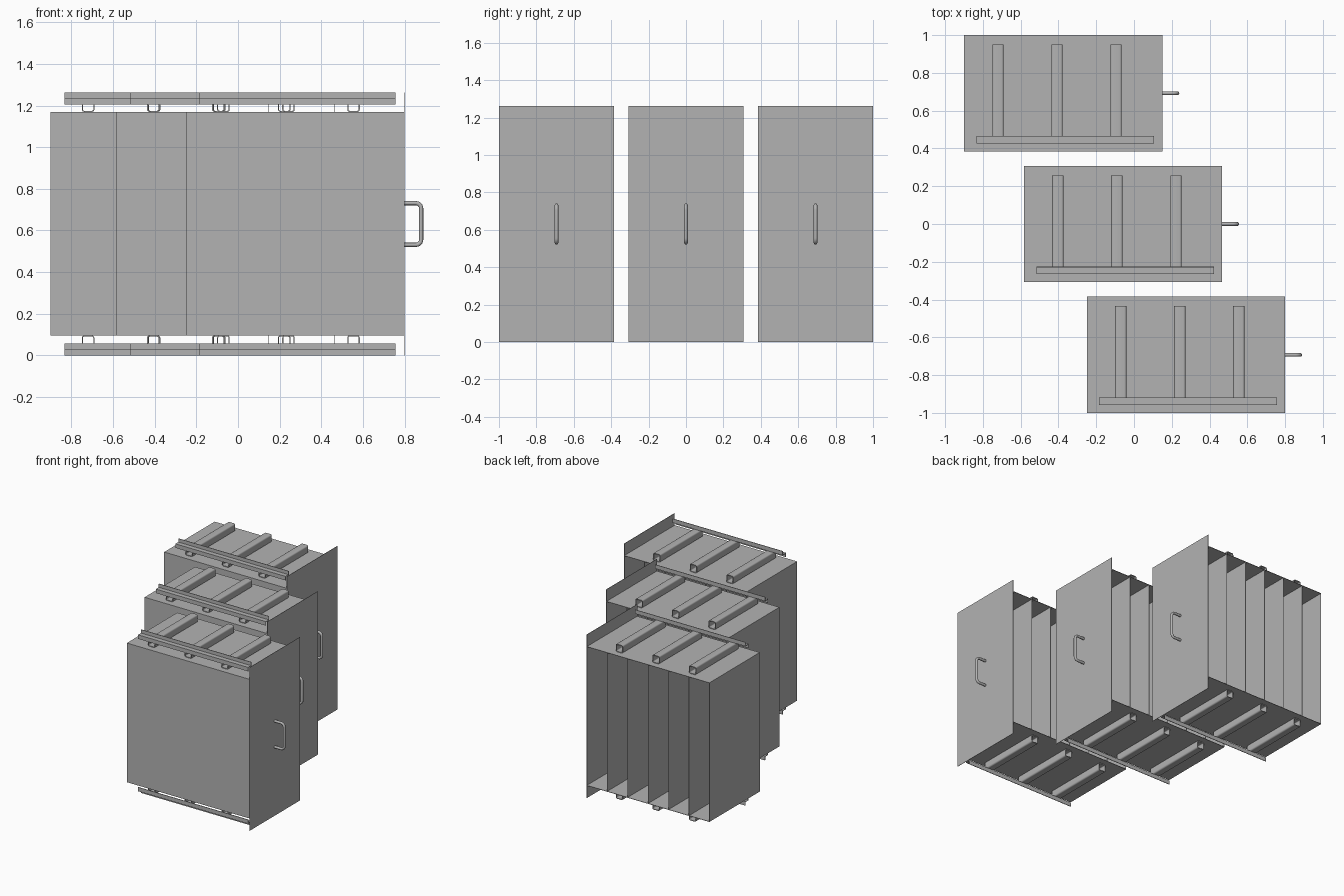
import bpy
import bmesh
import math
from mathutils import Vector

cube = bpy.data.objects.get("Cube")
if cube:
    bpy.data.objects.remove(cube, do_unlink=True)

# One painted metal colour for everything
metal = bpy.data.materials.new("grey_metal")
metal.use_nodes = True
GREY = (0.45, 0.45, 0.45, 1)
metal.diffuse_color = GREY
metal.node_tree.nodes["Principled BSDF"].inputs["Base Color"].default_value = GREY

LENGTH, DEPTH = 1.05, 0.615      # size of one cabinet in x and y
LOW, HIGH, TOP = 0.095, 1.17, 1.262
MID = TOP / 2
SHEET = 0.003                    # sheet metal thickness


def finish(name, bm, smooth=False):
    bmesh.ops.recalc_face_normals(bm, faces=bm.faces)
    mesh = bpy.data.meshes.new(name)
    bm.to_mesh(mesh)
    bm.free()
    mesh.materials.append(metal)
    obj = bpy.data.objects.new(name, mesh)
    bpy.context.collection.objects.link(obj)
    if smooth:
        bpy.ops.object.select_all(action="DESELECT")
        obj.select_set(True)
        bpy.context.view_layer.objects.active = obj
        bpy.ops.object.shade_smooth_by_angle(angle=math.radians(35))
    return obj


def box(name, lo, hi):
    bm = bmesh.new()
    bmesh.ops.create_cube(bm, size=1)
    for v in bm.verts:
        v.co = [lo[i] + (v.co[i] + 0.5) * (hi[i] - lo[i]) for i in range(3)]
    return finish(name, bm)


def rounded_square(x, z, half, radius):
    pts = []
    for k in range(4):
        for s in range(5):
            a = math.radians(90 * k + 22.5 * s)
            cx = half - radius if k in (0, 3) else radius - half
            cz = half - radius if k in (0, 1) else radius - half
            pts.append((x + cx + radius * math.cos(a), z + cz + radius * math.sin(a)))
    return pts


def square_tube(name, x, z, y0, y1):
    """Hollow tube along y with rounded corners and open ends."""
    bm = bmesh.new()
    rings = []
    for half, radius, y in ((0.03, 0.011, y0), (0.03, 0.011, y1),
                            (0.025, 0.006, y1), (0.025, 0.006, y0)):
        rings.append([bm.verts.new((px, y, pz))
                      for px, pz in rounded_square(x, z, half, radius)])
    n = len(rings[0])
    for r in range(4):
        a, b = rings[r], rings[(r + 1) % 4]
        for i in range(n):
            j = (i + 1) % n
            bm.faces.new((a[i], a[j], b[j], b[i]))
    return finish(name, bm, smooth=True)


def z_rail(name, x0, x1, y, z, flip):
    """Bent strip along x: front lip towards the cabinet, back lip away from it."""
    w, h, t = 0.04, 0.029, 0.004
    profile = [(0, -h), (t, -h), (t, -t / 2), (w, -t / 2),
               (w, h), (w - t, h), (w - t, t / 2), (0, t / 2)]
    bm = bmesh.new()
    face = bm.faces.new([bm.verts.new((x0, y + py, z + flip * pz)) for py, pz in profile])
    ext = bmesh.ops.extrude_face_region(bm, geom=[face])
    moved = [g for g in ext["geom"] if isinstance(g, bmesh.types.BMVert)]
    bmesh.ops.translate(bm, verts=moved, vec=(x1 - x0, 0, 0))
    return finish(name, bm)


def pull_handle(name, x, y):
    """Round bar bent into a bracket."""
    reach, half, bend = 0.08, 0.1, 0.025
    path = [Vector((x, y, MID + half))]
    for side in (1, -1):
        for s in range(7):
            a = math.radians(90 - 15 * s) if side > 0 else math.radians(-15 * s)
            path.append(Vector((x + reach - bend + bend * math.cos(a), y,
                                MID + side * (half - bend) + bend * math.sin(a))))
    path.append(Vector((x, y, MID - half)))
    sides = 12
    bm = bmesh.new()
    rings = []
    for i, p in enumerate(path):
        tangent = (path[min(i + 1, len(path) - 1)] - path[max(i - 1, 0)]).normalized()
        if i in (0, len(path) - 1):
            tangent = Vector((1 if i == 0 else -1, 0, 0))
        across = Vector((0, 1, 0))
        normal = tangent.cross(across)
        rings.append([bm.verts.new(p + 0.01 * (math.cos(a) * across + math.sin(a) * normal))
                      for a in (math.tau * k / sides for k in range(sides))])
    for a, b in zip(rings, rings[1:]):
        for i in range(sides):
            j = (i + 1) % sides
            bm.faces.new((a[i], a[j], b[j], b[i]))
    bm.faces.new(rings[0])
    bm.faces.new(rings[-1])
    return finish(name, bm, smooth=True)


def cabinet(label, x0, y0):
    x1, y1 = x0 + LENGTH, y0 + DEPTH
    # Open-backed case
    box(label + "_floor", (x0, y0, LOW), (x1, y1, LOW + SHEET))
    box(label + "_roof", (x0, y0, HIGH - SHEET), (x1, y1, HIGH))
    box(label + "_closed_side", (x0, y0, LOW), (x1, y0 + SHEET, HIGH))
    box(label + "_end_wall", (x0, y0, LOW), (x0 + SHEET, y1, HIGH))
    # Tall door panel with its handle
    box(label + "_door_panel", (x1 - SHEET, y0, 0), (x1, y1, TOP))
    pull_handle(label + "_handle", x1, y0 + DEPTH / 2)
    # Upright dividers
    for i in range(1, 6):
        x = x0 + LENGTH * i / 6
        box(f"{label}_divider_{i}", (x - SHEET / 2, y0, LOW), (x + SHEET / 2, y1, HIGH))
    # Runner tubes and rail above and below
    for place, tube_z, rail_z, flip in (("top", HIGH + 0.03, TOP - 0.029, 1),
                                        ("bottom", LOW - 0.03, 0.029, -1)):
        for i in range(3):
            square_tube(f"{label}_{place}_tube_{i + 1}", x0 + 0.18 + 0.3125 * i,
                        tube_z, y0 + 0.046, y0 + 0.565)
        z_rail(f"{label}_{place}_rail", x0 + 0.066, x0 + 1.007, y0 + 0.042, rail_z, flip)


for label, x0, y0 in (("front_cabinet", -0.25, -1.0),
                      ("middle_cabinet", -0.583, -DEPTH / 2),
                      ("back_cabinet", -0.9, 1.0 - DEPTH)):
    cabinet(label, x0, y0)
